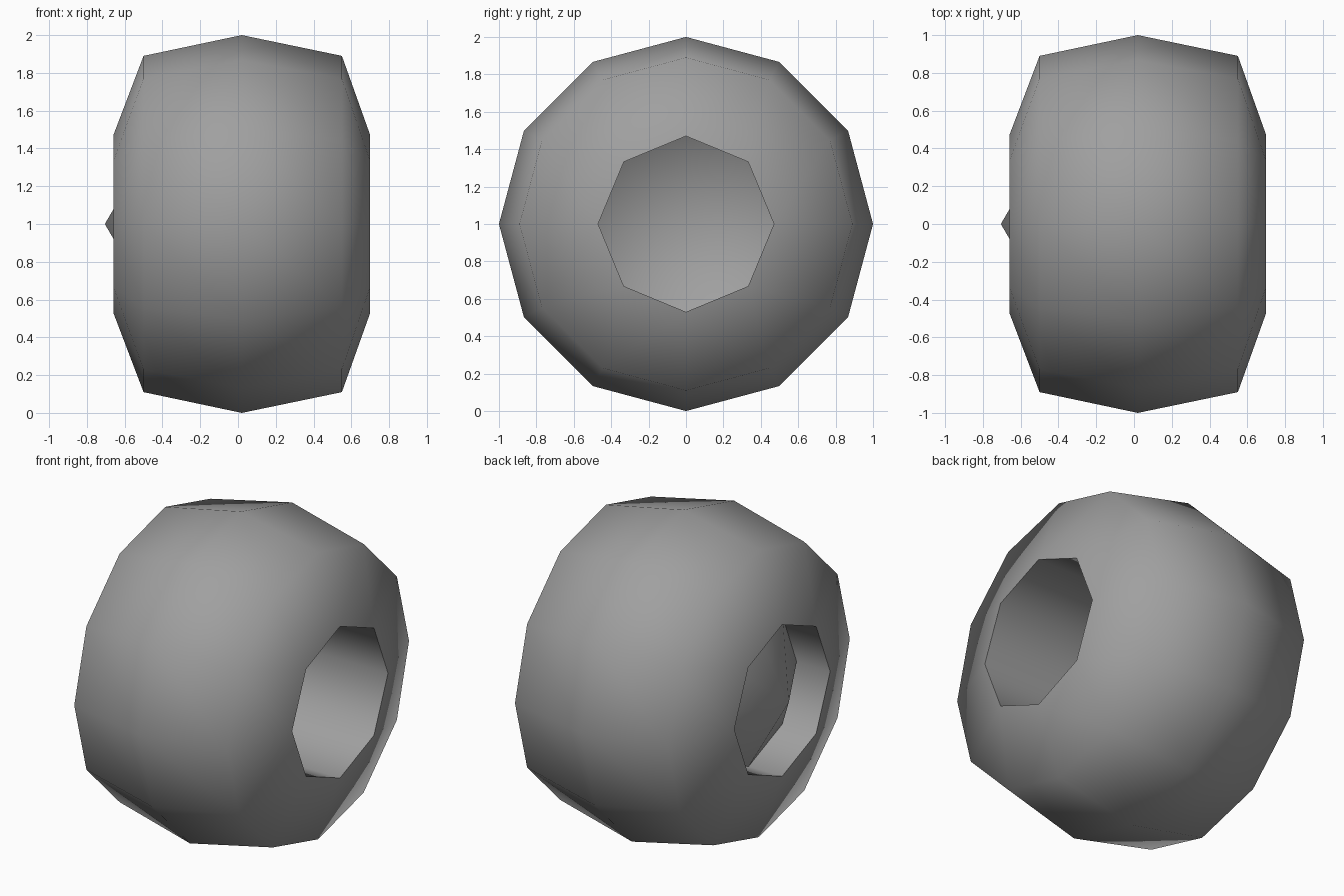
import bpy
import bmesh
import math

if "Cube" in bpy.data.objects:
    bpy.data.objects.remove(bpy.data.objects["Cube"])

grey = bpy.data.materials.new("rubber_grey")
grey.diffuse_color = (0.35, 0.35, 0.35, 1)
grey.use_nodes = True
grey.node_tree.nodes["Principled BSDF"].inputs["Base Color"].default_value = grey.diffuse_color


def ring(bm, x, r, n):
    """Polygon ring around the x axis."""
    angles = [2 * math.pi * k / n for k in range(n)]
    return [bm.verts.new((x, r * math.cos(a), 1 + r * math.sin(a))) for a in angles]


def stitch(bm, a, b):
    """Join two rings, which may have different side counts."""
    n, m = len(a), len(b)
    if n == m:
        for k in range(n):
            bm.faces.new((a[k], a[(k + 1) % n], b[(k + 1) % n], b[k]))
        return
    i = j = 0
    while i < n or j < m:
        if j == m or (i < n and (i + 0.5) / n <= (j + 0.5) / m):
            bm.faces.new((a[i % n], a[(i + 1) % n], b[j % m]))
            i += 1
        else:
            bm.faces.new((a[i % n], b[(j + 1) % m], b[j % m]))
            j += 1


def finish(bm, name):
    mesh = bpy.data.meshes.new(name)
    bm.to_mesh(mesh)
    bm.free()
    mesh.materials.append(grey)
    obj = bpy.data.objects.new(name, mesh)
    bpy.context.collection.objects.link(obj)
    bpy.ops.object.select_all(action='DESELECT')
    obj.select_set(True)
    bpy.context.view_layer.objects.active = obj
    bpy.ops.object.shade_smooth_by_angle(angle=math.radians(80))


BORE = 0.47      # radius of the octagonal bore
SEAT = -0.43     # where the hub cone meets the bore

# Tyre: twelve-sided tread, eight-sided rims, and a bore running through it
bm = bmesh.new()
profile = [(-0.66, BORE, 8), (-0.50, 0.89, 12), (0.02, 1.0, 12),
           (0.55, 0.89, 12), (0.70, BORE, 8), (SEAT, BORE, 8)]
rings = [ring(bm, *p) for p in profile]
for k in range(len(rings)):
    stitch(bm, rings[k], rings[(k + 1) % len(rings)])
finish(bm, "tyre")

# Hub cone: thin cone closing the bore, its tip just past the rim
bm = bmesh.new()
base = ring(bm, SEAT, BORE, 8)
tip = bm.verts.new((-0.705, 0, 1))
for k in range(8):
    bm.faces.new((base[k], base[(k + 1) % 8], tip))
finish(bm, "hub_cone")
